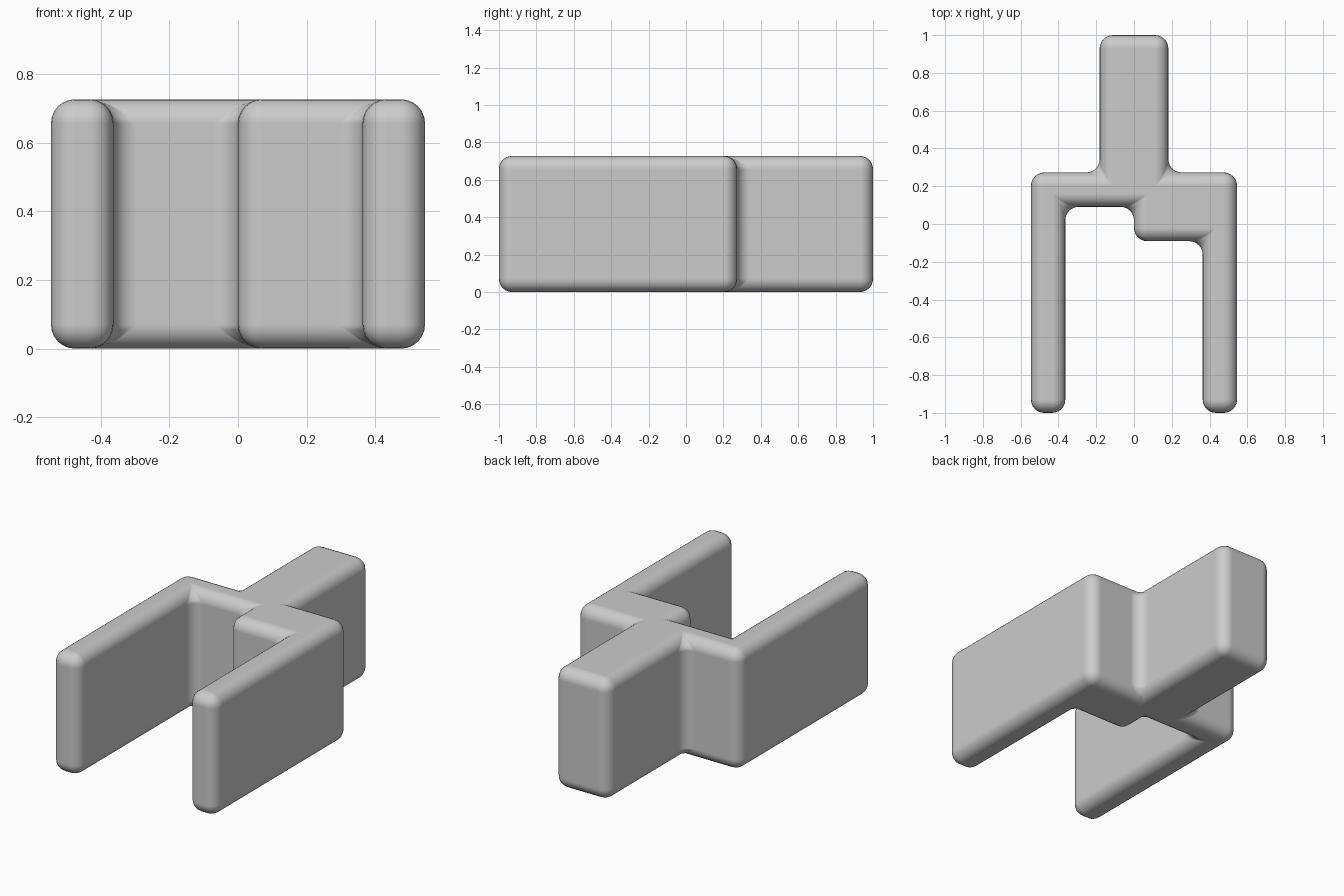
import bpy
import bmesh

cube = bpy.data.objects.get("Cube")
if cube:
    bpy.data.objects.remove(cube, do_unlink=True)

U = 2 / 11          # module of the shape
HEIGHT = 4 * U
ROUND = 0.07

grey = bpy.data.materials.new("plain_grey")
grey.use_nodes = True
colour = (0.6, 0.6, 0.6, 1)
grey.diffuse_color = colour
grey.node_tree.nodes["Principled BSDF"].inputs["Base Color"].default_value = colour

# Plan outline in modules, counter-clockwise: two prongs, stepped bridge, rear stem
outline = [(-3, -5.5), (-2, -5.5), (-2, 0.5), (0, 0.5), (0, -0.5), (2, -0.5),
           (2, -5.5), (3, -5.5), (3, 1.5), (1, 1.5), (1, 5.5), (-1, 5.5),
           (-1, 1.5), (-3, 1.5)]

# Extrude the outline into a solid block
bm = bmesh.new()
base = bm.faces.new([bm.verts.new((x * U, y * U, 0)) for x, y in outline])
top = bmesh.ops.extrude_face_region(bm, geom=[base])
for v in top["geom"]:
    if isinstance(v, bmesh.types.BMVert):
        v.co.z = HEIGHT
bmesh.ops.recalc_face_normals(bm, faces=bm.faces)
mesh = bpy.data.meshes.new("forked_block")
bm.to_mesh(mesh)
bm.free()
mesh.materials.append(grey)
block = bpy.data.objects.new("forked_block", mesh)
bpy.context.collection.objects.link(block)

# Round every edge, inner corners included
bevel = block.modifiers.new("rounded_edges", "BEVEL")
bevel.width = ROUND
bevel.segments = 6
bevel.limit_method = "ANGLE"
bevel.harden_normals = True
mesh.shade_smooth()
